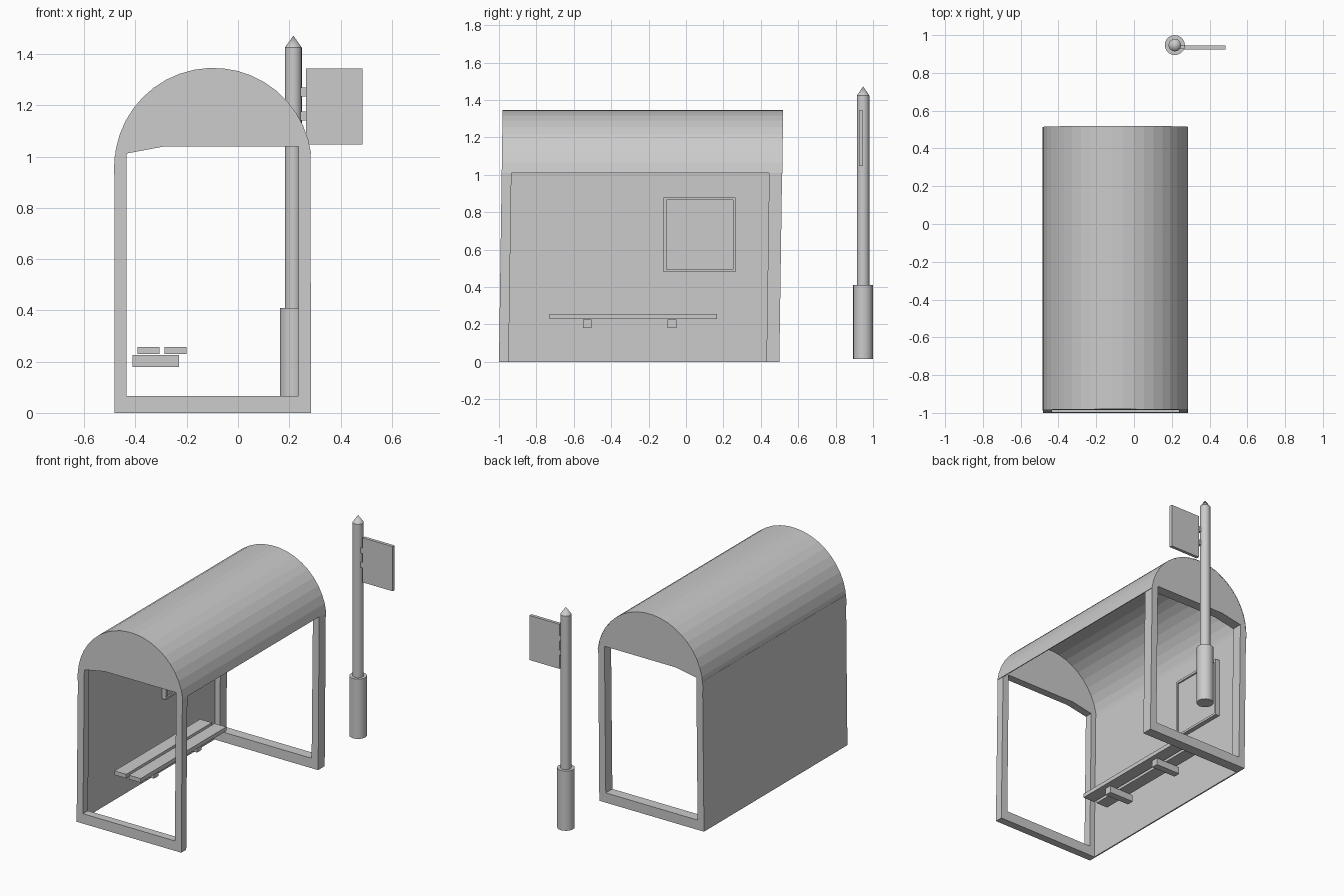
import bpy, bmesh, math

if "Cube" in bpy.data.objects:
    bpy.data.objects.remove(bpy.data.objects["Cube"])

LEAN = 0.0145                     # slight backward lean of the shelter
CX, CZ, R = -0.097, 0.96, 0.385   # roof arc centre and radius


def finish(bm, name, lean=0.0):
    for v in bm.verts:
        v.co.y += lean * v.co.z
    bmesh.ops.recalc_face_normals(bm, faces=bm.faces)
    me = bpy.data.meshes.new(name)
    bm.to_mesh(me)
    bm.free()
    ob = bpy.data.objects.new(name, me)
    bpy.context.collection.objects.link(ob)
    return ob


def prism(name, loops, y0, y1, lean=0.0):
    """Extrude an x/z outline (with optional holes) along y."""
    bm = bmesh.new()
    for pts in loops:
        vs = [bm.verts.new((x, y0, z)) for x, z in pts]
        for a, b in zip(vs, vs[1:] + vs[:1]):
            bm.edges.new((a, b))
    bmesh.ops.triangle_fill(bm, use_beauty=True, use_dissolve=False, edges=bm.edges[:])
    ext = bmesh.ops.extrude_face_region(bm, geom=bm.faces[:], use_keep_orig=True)
    for g in ext["geom"]:
        if isinstance(g, bmesh.types.BMVert):
            g.co.y = y1
    return finish(bm, name, lean)


def box(name, x0, x1, y0, y1, z0, z1, lean=0.0):
    return prism(name, [[(x0, z0), (x1, z0), (x1, z1), (x0, z1)]], y0, y1, lean)


def arc(r, a0, a1, n):
    out = []
    for i in range(n + 1):
        a = math.radians(a0 + (a1 - a0) * i / n)
        out.append((CX + r * math.cos(a), CZ + r * math.sin(a)))
    return out


def tube(name, r0, r1, z0, z1):
    bm = bmesh.new()
    bmesh.ops.create_cone(bm, cap_ends=True, segments=20, radius1=r0, radius2=r1,
                          depth=z1 - z0)
    bmesh.ops.translate(bm, verts=bm.verts, vec=(0.216, 0.947, (z0 + z1) / 2))
    bmesh.ops.remove_doubles(bm, verts=bm.verts, dist=1e-5)
    ob = finish(bm, name)
    bpy.context.view_layer.objects.active = ob
    ob.select_set(True)
    bpy.ops.object.shade_smooth_by_angle(angle=math.radians(30))
    ob.select_set(False)


# End frames: posts, sill and arched panel in one piece
outer = [(-0.48, 0), (0.285, 0)] + arc(R - 0.002, 7.5, 174, 20)
inner = [(-0.435, 0.065), (0.237, 0.065), (0.237, 1.04), (-0.285, 1.04), (-0.435, 1.012)]
prism("front_frame", [outer, inner], -1.0, -0.948, LEAN)
prism("rear_frame", [outer, inner], 0.43, 0.499, LEAN)

# Curved roof shell, hanging a little way down the closed side
top = arc(R + 0.001, 7.5, 178, 20) + [(-0.484, 0.93)]
under = arc(R - 0.004, 7.5, 178, 20) + [(-0.479, 0.93)]
prism("roof", [top + under[::-1]], -1.0, 0.5, LEAN)

# Closed side wall and its framed notice board
box("side_wall", -0.481, -0.472, -1.0, 0.499, 0, 1.0, LEAN)
board = [(-0.12, 0.265, 0.48, 0.88), (-0.105, 0.25, 0.495, 0.865)]
oy0, oy1, oz0, oz1 = board[0]
iy0, iy1, iz0, iz1 = board[1]
box("notice_panel", -0.473, -0.452, iy0, iy1, iz0, iz1)
for tag, y0, y1, z0, z1 in (("bottom", oy0, oy1, oz0, iz0), ("top", oy0, oy1, iz1, oz1),
                            ("left", oy0, iy0, iz0, iz1), ("right", iy1, oy1, iz0, iz1)):
    box("notice_border_" + tag, -0.473, -0.442, y0, y1, z0, z1)

# Bench
for i, x in enumerate((-0.393, -0.287)):
    box(f"bench_slat_{i + 1}", x, x + 0.086, -0.73, 0.165, 0.23, 0.257)
for i, y in enumerate((-0.55, -0.098)):
    box(f"bench_support_{i + 1}", -0.412, -0.23, y, y + 0.046, 0.18, 0.226)

# Stop pole with pointed cap
tube("pole_base", 0.053, 0.053, 0.015, 0.41)
tube("pole", 0.033, 0.033, 0.40, 1.425)
tube("pole_cap", 0.033, 0.0, 1.425, 1.472)

# Sign plate and brackets
box("sign_plate", 0.265, 0.485, 0.924, 0.945, 1.048, 1.343)
for i, z in enumerate((1.14, 1.235)):
    box(f"sign_bracket_{i + 1}", 0.235, 0.267, 0.93, 0.947, z, z + 0.035)
